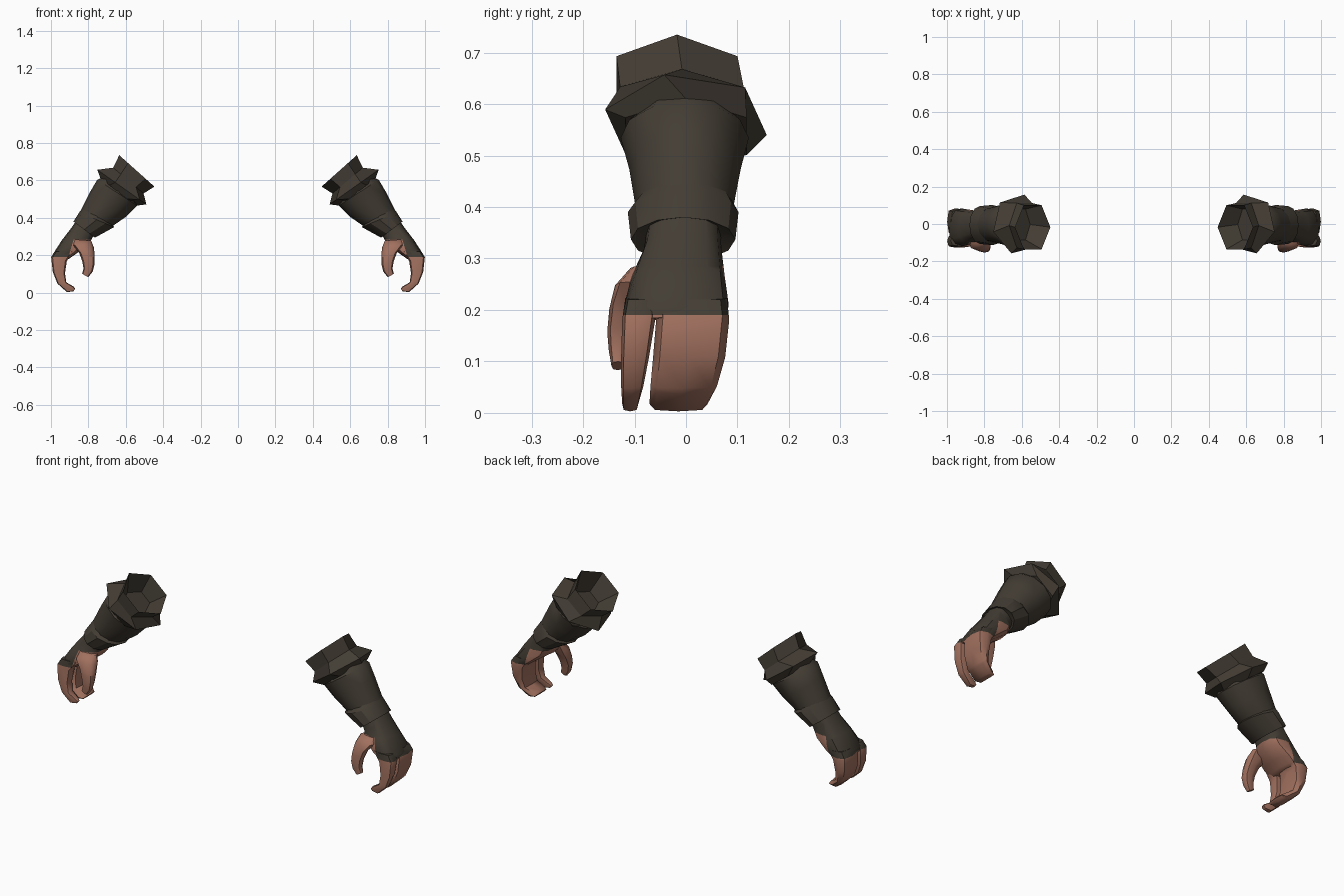
import bpy, bmesh, math
from mathutils import Vector


def material(name, rgb):
    m = bpy.data.materials.new(name)
    m.diffuse_color = (*rgb, 1)
    return m


LEATHER = material("dark_leather", (0.056, 0.046, 0.034))
SKIN = material("skin", (0.36, 0.165, 0.115))


def ring(n, inner, outer, y0, y1, power=1.0, phase=0.0):
    """Cross-section between an inner and an outer (x, z) point, y0..y1 deep."""
    angles = [2 * math.pi * k / n + math.radians(phase) for k in range(n)]
    shape = lambda v: math.copysign(abs(v) ** power, v) if abs(v) > 1e-6 else 0.0
    cs = [shape(math.cos(a)) for a in angles]
    sn = [shape(math.sin(a)) for a in angles]
    mc, ms = max(map(abs, cs)), max(map(abs, sn))
    pts = []
    for c, s in zip(cs, sn):
        t = 0.5 + 0.5 * c / mc
        pts.append(Vector((inner[0] + (outer[0] - inner[0]) * t,
                           (y0 + y1) / 2 + (y1 - y0) / 2 * s / ms,
                           inner[1] + (outer[1] - inner[1]) * t)))
    return pts


def is_skin(p):
    """Bare fingers, palm and thumb base; the glove covers the rest."""
    return p.z < 0.19 or (p.z < 0.285 and p.x < 0.88 + 0.3 * (0.28 - p.z))


def loft(name, n, sections, power=1.0, smooth=40, painted=False):
    bm = bmesh.new()
    loops = []
    for inner, outer, y0, y1, *phase in sections:
        pts = ring(n, inner, outer, y0, y1, power, *phase)
        loops.append([bm.verts.new(p) for p in pts])
    for a, b in zip(loops, loops[1:]):
        for k in range(n):
            j = (k + 1) % n
            bm.faces.new((a[k], a[j], b[j], b[k]))
    bm.faces.new(loops[0])
    bm.faces.new(loops[-1])
    bmesh.ops.recalc_face_normals(bm, faces=bm.faces)
    if painted:
        # cut the glove edges into the surface, then colour by region
        for co, no in (((0, 0, 0.19), (0, 0, 1)), ((0, 0, 0.285), (0, 0, 1)),
                       ((0.88, 0, 0.28), (1, 0, 0.3))):
            bmesh.ops.bisect_plane(bm, geom=bm.verts[:] + bm.edges[:] + bm.faces[:],
                                   plane_co=co, plane_no=no, dist=1e-5)
        for f in bm.faces:
            f.material_index = int(is_skin(f.calc_center_median()))
    mesh = bpy.data.meshes.new(name)
    bm.to_mesh(mesh)
    bm.free()
    mesh.materials.append(LEATHER)
    mesh.materials.append(SKIN)
    ob = bpy.data.objects.new(name, mesh)
    bpy.context.collection.objects.link(ob)
    if smooth:
        bpy.ops.object.select_all(action='DESELECT')
        ob.select_set(True)
        bpy.context.view_layer.objects.active = ob
        bpy.ops.object.shade_smooth_by_angle(angle=math.radians(smooth))
    # second arm on the other side
    mir = ob.modifiers.new("other_side", 'MIRROR')
    mir.use_mirror_merge = False
    return ob


# Flared hexagonal cuff: bowl, rim, neck, pointed skirt, underside
loft("cuff", 6, [
    ((0.555, 0.53), (0.655, 0.62), -0.085, 0.08),
    ((0.447, 0.567), (0.635, 0.735), -0.135, 0.10),
    ((0.505, 0.53), (0.667, 0.668), -0.128, 0.112),
    ((0.490, 0.472), (0.752, 0.657), -0.157, 0.157, -15),
    ((0.545, 0.465), (0.735, 0.610), -0.118, 0.118),
], smooth=0)

# Forearm sleeve
loft("forearm", 12, [
    ((0.545, 0.50), (0.69, 0.63), -0.09, 0.09),
    ((0.540, 0.465), (0.752, 0.604), -0.127, 0.122),
    ((0.600, 0.405), (0.790, 0.540), -0.110, 0.106),
    ((0.665, 0.360), (0.840, 0.440), -0.098, 0.092),
    ((0.745, 0.320), (0.860, 0.395), -0.085, 0.080),
])

# Wrist band
loft("wrist_band", 12, [
    ((0.675, 0.375), (0.835, 0.448), -0.095, 0.090),
    ((0.663, 0.350), (0.848, 0.430), -0.113, 0.102),
    ((0.765, 0.294), (0.880, 0.380), -0.107, 0.096),
    ((0.775, 0.310), (0.868, 0.380), -0.080, 0.072),
], smooth=30)

# Gloved hand and palm
loft("hand", 12, [
    ((0.755, 0.335), (0.855, 0.400), -0.074, 0.066),
    ((0.783, 0.285), (0.888, 0.350), -0.082, 0.069),
    ((0.795, 0.255), (0.942, 0.280), -0.105, 0.075),
    ((0.855, 0.215), (0.990, 0.205), -0.120, 0.083),
    ((0.905, 0.180), (0.990, 0.185), -0.112, 0.078),
], power=0.7, painted=True)

# Curled fingers: (inner, outer) profile shared by index finger and the rest
CURL = [((0.875, 0.225), (0.980, 0.220)), ((0.915, 0.170), (0.999, 0.190)),
        ((0.925, 0.105), (0.990, 0.110)), ((0.918, 0.055), (0.965, 0.048)),
        ((0.878, 0.032), (0.915, 0.003)), ((0.870, 0.020), (0.880, 0.007))]
INDEX_Y = [(-0.118, -0.06), (-0.124, -0.060), (-0.126, -0.072),
           (-0.126, -0.083), (-0.124, -0.093), (-0.118, -0.098)]
BLOCK_Y = [(-0.058, 0.08), (-0.058, 0.084), (-0.064, 0.076),
           (-0.069, 0.060), (-0.071, 0.042), (-0.066, 0.035)]
for name, ys in (("index_finger", INDEX_Y), ("other_fingers", BLOCK_Y)):
    loft(name, 8, [(i, o, *y) for (i, o), y in zip(CURL, ys)],
         power=0.6, smooth=50, painted=True)

# Thumb
loft("thumb", 8, [
    ((0.785, 0.278), (0.880, 0.285), -0.108, -0.050),
    ((0.770, 0.240), (0.885, 0.255), -0.138, -0.060),
    ((0.766, 0.190), (0.850, 0.215), -0.149, -0.085),
    ((0.767, 0.150), (0.832, 0.165), -0.153, -0.103),
    ((0.777, 0.112), (0.826, 0.130), -0.150, -0.110),
    ((0.800, 0.083), (0.833, 0.100), -0.145, -0.120),
], power=0.8, smooth=50, painted=True)
